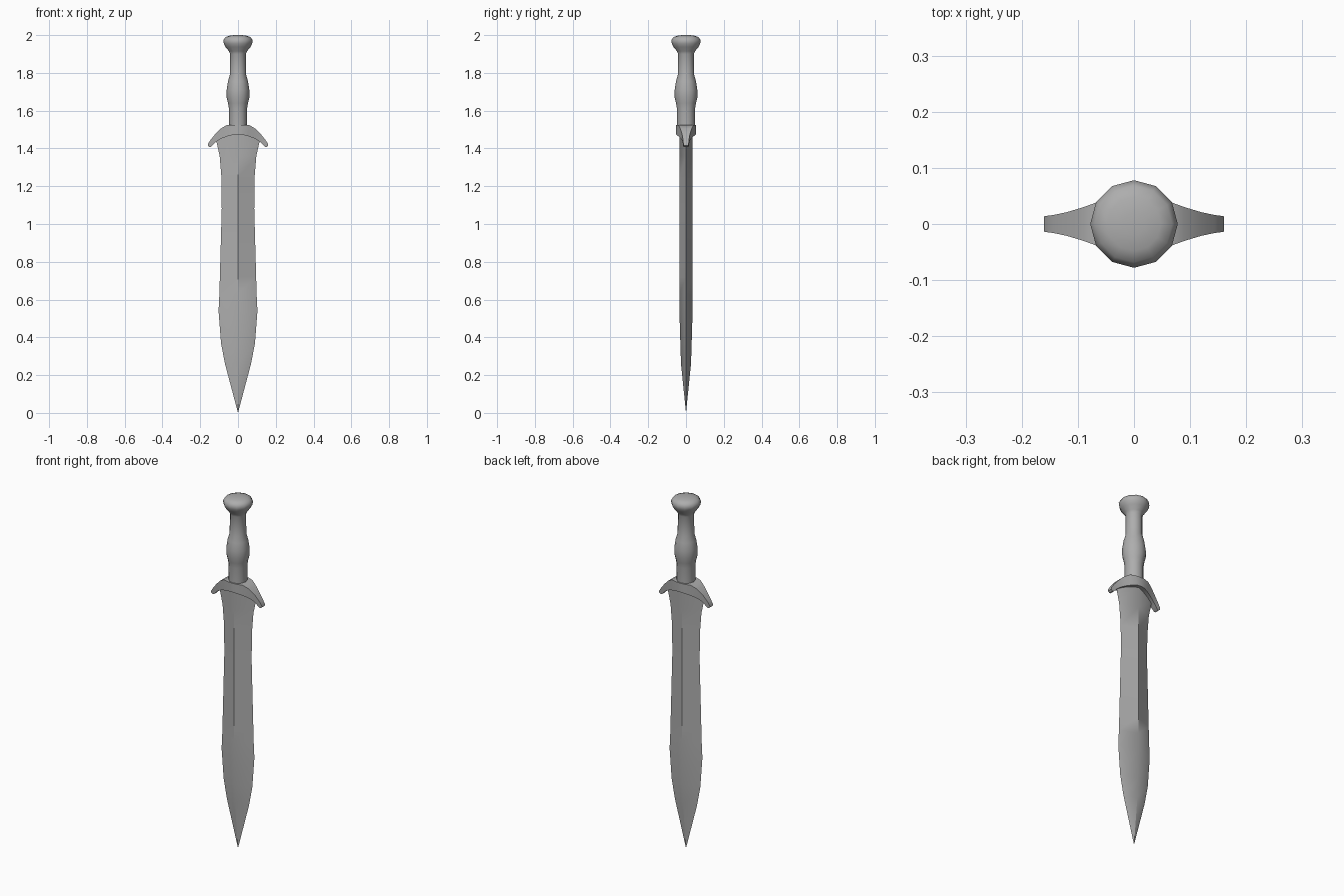
import bpy, math

if "Cube" in bpy.data.objects:
    bpy.data.objects.remove(bpy.data.objects["Cube"])

# Dark grey metal shared by all parts
grey = bpy.data.materials.new("dark_grey")
grey.diffuse_color = (0.42, 0.42, 0.42, 1)
grey.use_nodes = True
grey.node_tree.nodes["Principled BSDF"].inputs["Base Color"].default_value = grey.diffuse_color


def finish(name, verts, faces, angle):
    me = bpy.data.meshes.new(name)
    me.from_pydata(verts, [], faces)
    me.materials.append(grey)
    ob = bpy.data.objects.new(name, me)
    bpy.context.collection.objects.link(ob)
    bpy.context.view_layer.objects.active = ob
    bpy.ops.object.select_all(action='DESELECT')
    ob.select_set(True)
    bpy.ops.object.mode_set(mode='EDIT')
    bpy.ops.mesh.select_all(action='SELECT')
    bpy.ops.mesh.normals_make_consistent(inside=False)
    bpy.ops.object.mode_set(mode='OBJECT')
    bpy.ops.object.shade_smooth_by_angle(angle=math.radians(angle))
    return ob


def loft(name, rings, angle, tip=None):
    """Bridge equal-sized rings; optionally close the start to a point."""
    n = len(rings[0])
    verts = [v for r in rings for v in r]
    faces = []
    for k in range(len(rings) - 1):
        for i in range(n):
            j = (i + 1) % n
            faces.append((k*n + i, k*n + j, (k+1)*n + j, (k+1)*n + i))
    if tip:
        verts.append(tip)
        faces += [(i, (i + 1) % n, len(verts) - 1) for i in range(n)]
    else:
        faces.append(tuple(range(n)))
    faces.append(tuple(range((len(rings) - 1)*n, len(rings)*n)))
    return finish(name, verts, faces, angle)


# Blade: leaf-shaped, diamond section (z, half width, half thickness, ridge lift)
blade = [(0.26, 0.069, 0.0265, 0), (0.37, 0.09, 0.030, 0), (0.54, 0.103, 0.035, 0),
         (0.63, 0.0985, 0.035, 0), (0.72, 0.096, 0.035, 0), (0.90, 0.091, 0.035, 0),
         (1.08, 0.086, 0.035, 0), (1.24, 0.087, 0.035, 0), (1.36, 0.097, 0.035, 0),
         (1.45, 0.117, 0.035, 0.045)]
loft("blade", [[(w, 0, z), (0, t, z + d), (-w, 0, z), (0, -t, z + d)]
               for z, w, t, d in blade], 39.3, tip=(0, 0, 0))

# Guard: drooping crescent, tapering outwards (x top, z top, x bottom, z bottom, half depth)
half = [(0, 1.525, 0, 1.474, 0.053), (0.03, 1.525, 0.027, 1.472, 0.051),
        (0.06, 1.524, 0.054, 1.465, 0.041), (0.09, 1.506, 0.082, 1.455, 0.030),
        (0.12, 1.477, 0.107, 1.442, 0.021), (0.144, 1.447, 0.127, 1.425, 0.016),
        (0.159, 1.424, 0.142, 1.409, 0.014), (0.160, 1.415, 0.150, 1.407, 0.013)]
full = [(-a, b, -c, d, e) for a, b, c, d, e in reversed(half[1:])] + half
loft("guard", [[(a, -e, b), (a, e, b), (c, e, d), (c, -e, d)]
               for a, b, c, d, e in full], 35)

# Grip with swelling and pommel: 12-sided lathe (radius, z)
profile = [(0.048, 1.51), (0.048, 1.61), (0.053, 1.64), (0.060, 1.67), (0.060, 1.71),
           (0.053, 1.755), (0.043, 1.79), (0.042, 1.90), (0.048, 1.915), (0.066, 1.937),
           (0.075, 1.955), (0.078, 1.972), (0.068, 1.988), (0.048, 1.996), (0.02, 2.0)]
loft("grip_and_pommel", [[(r*math.cos(math.tau*i/12), r*math.sin(math.tau*i/12), z)
                          for i in range(12)] for r, z in profile], 60)
